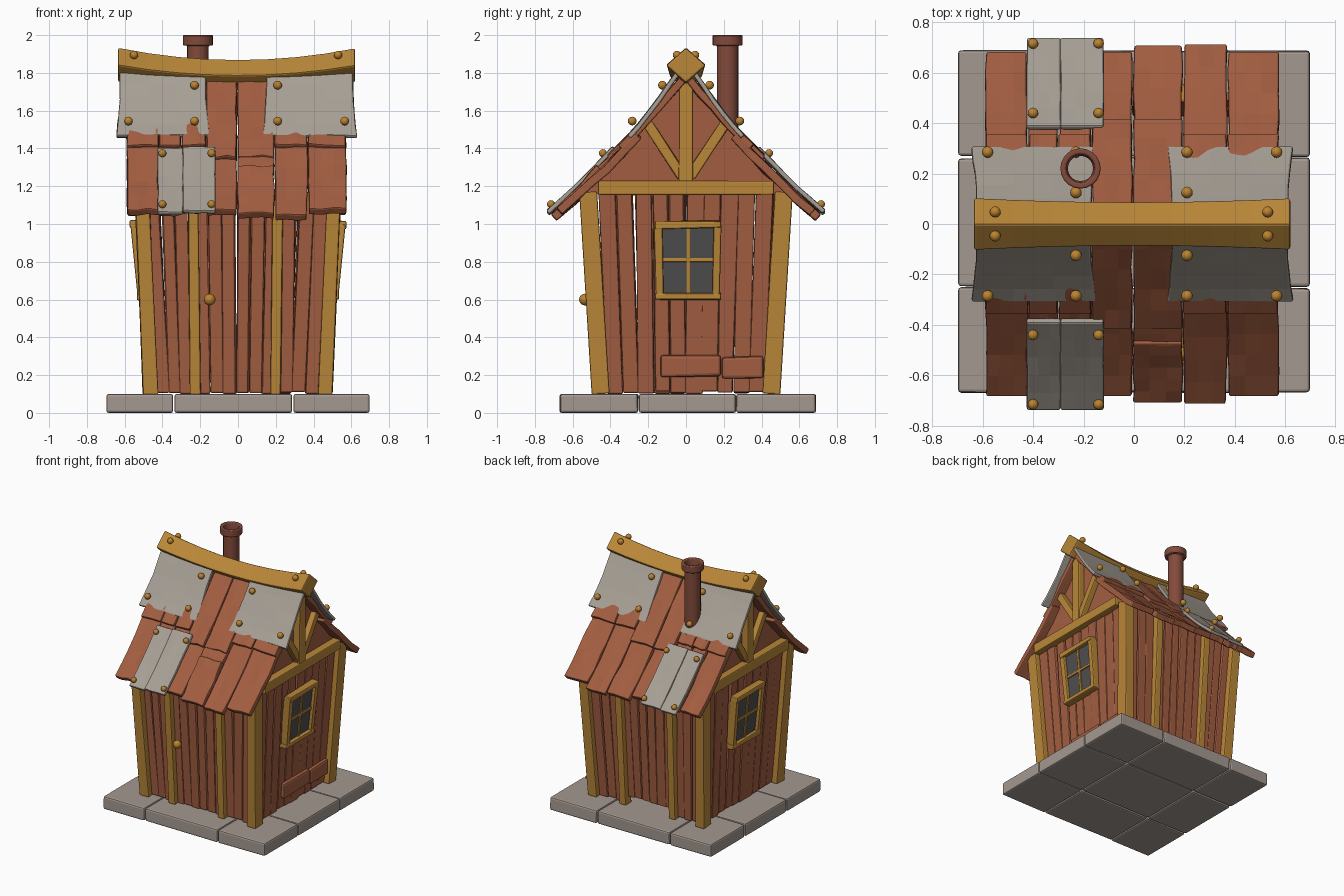
import bpy, bmesh, math, random
from mathutils import Vector

random.seed(4)
if "Cube" in bpy.data.objects:
    bpy.data.objects.remove(bpy.data.objects["Cube"])


def material(name, rgb):
    m = bpy.data.materials.new(name)
    m.use_nodes = True
    col = [(c / 255) ** 2.2 for c in rgb] + [1]
    m.diffuse_color = col
    m.node_tree.nodes["Principled BSDF"].inputs["Base Color"].default_value = col
    return m


WOOD = material("brown wood", (161, 94, 67))
GOLD = material("golden timber", (184, 134, 59))
BRASS = material("brass", (186, 130, 52))
STONE = material("grey stone", (162, 151, 143))
METAL = material("sheet metal", (166, 158, 148))
PIPE = material("dark copper", (130, 76, 62))
GLASS = material("dark glass", (80, 80, 80))


def finish(name, bm, mat, bevel=0.0, thick=0.0, smooth=False):
    me = bpy.data.meshes.new(name)
    bm.to_mesh(me)
    bm.free()
    ob = bpy.data.objects.new(name, me)
    bpy.context.collection.objects.link(ob)
    me.materials.append(mat)
    if thick:
        mod = ob.modifiers.new("thickness", 'SOLIDIFY')
        mod.thickness, mod.offset = thick, -1
    if bevel:
        mod = ob.modifiers.new("soft edges", 'BEVEL')
        mod.width, mod.segments, mod.limit_method = bevel, 2, 'ANGLE'
    if smooth:
        for p in me.polygons:
            p.use_smooth = True
    return ob


def beam(name, a, b, width, depth, side, mat, jitter=0.0, bevel=0.008):
    """Box running from a to b, its width along side."""
    a, b, side = Vector(a), Vector(b), Vector(side).normalized()
    out = (b - a).cross(side).normalized()
    bm = bmesh.new()
    bmesh.ops.create_cube(bm, size=1)
    for v in bm.verts:
        x, y, z = v.co
        x += random.uniform(-jitter, jitter) / width
        v.co = a.lerp(b, z + 0.5) + side * x * width + out * y * depth
    bmesh.ops.recalc_face_normals(bm, faces=bm.faces)
    return finish(name, bm, mat, bevel)


def sheet(name, x0, x1, top, low, s, mat, thick, sag=0.02, flare=0.0, jitter=0.008):
    """Curved roof piece from its upper (y, z) to its lower (y, z)."""
    bm = bmesh.new()
    bmesh.ops.create_grid(bm, x_segments=3, y_segments=5, size=0.5)
    for v in bm.verts:
        u, t = v.co.x + 0.5, v.co.y + 0.5
        y = top[0] + (low[0] - top[0]) * t
        z = top[1] + (low[1] - top[1]) * t - sag * math.sin(math.pi * t)
        x = x0 + (x1 - x0) * u + (u - 0.5) * flare * t * t
        v.co = (x + random.uniform(-jitter, jitter) * 0.5, s * y, z + random.uniform(-jitter, jitter))
    bm.normal_update()
    if sum(f.normal.z for f in bm.faces) < 0:
        bmesh.ops.reverse_faces(bm, faces=bm.faces)
    return finish(name, bm, mat, 0.008, thick)


def ball(name, pos, r, mat=BRASS):
    bm = bmesh.new()
    bmesh.ops.create_uvsphere(bm, u_segments=12, v_segments=8, radius=r)
    bmesh.ops.translate(bm, verts=bm.verts, vec=pos)
    return finish(name, bm, mat, smooth=True)


def wall(axis, s, u, z, extra=0.0):
    """Point on a wall that leans outward as it rises."""
    t = (z - 0.1) / 1.05
    d, u = s * (0.44 + 0.06 * t + extra), u * (1 + 0.12 * t)
    return (d, u, z) if axis == 'x' else (u, d, z)


def along(axis):
    return (0, 1, 0) if axis == 'x' else (1, 0, 0)


def planks(name, axis, s, lo, hi, n, z0, z1):
    step = (hi - lo) / n
    for i in range(n):
        u = lo + step * (i + 0.5)
        lean = random.uniform(-0.006, 0.006)
        beam(f"{name}_{i + 1}", wall(axis, s, u, z0 + random.uniform(0, 0.015)),
             wall(axis, s, u + lean, z1, random.uniform(-0.008, 0.008)),
             step * 1.03, 0.035, along(axis), WOOD, 0.007)


# Stone slab floor
xs, ys = (-0.7, -0.34, 0.29, 0.7), (-0.67, -0.25, 0.265, 0.69)
for i in range(3):
    for j in range(3):
        yc = (ys[j] + ys[j + 1]) / 2
        beam(f"floor_slab_{i}_{j}", (xs[i] + 0.003, yc, 0.05), (xs[i + 1] - 0.003, yc, 0.05),
             ys[j + 1] - ys[j] - 0.006, 0.1, (0, 1, 0), STONE, 0.004, 0.012)

# Walls, corner posts and door posts
for s, label in ((-1, "front"), (1, "back")):
    planks(f"{label}_right_plank", 'y', s, -0.43, -0.24, 3, 0.1, 1.17)
    planks(f"{label}_door_plank", 'y', s, -0.21, 0.19, 6, 0.1 if s < 0 else 0.15, 1.17)
    planks(f"{label}_left_plank", 'y', s, 0.21, 0.43, 3, 0.1, 1.17)
    for u in (-0.225, 0.2):
        beam(f"{label}_door_post", wall('y', s, u, 0.1, 0.02), wall('y', s, u * 0.94, 1.17, 0.02),
             0.055, 0.07, (1, 0, 0), GOLD, 0.003)
    for sx in (-1, 1):
        beam(f"{label}_corner_post", (sx * 0.463, s * 0.452, 0.1), (sx * 0.508, s * 0.518, 1.17),
             0.078, 0.095, (1, 0, 0), GOLD, 0.004)
ball("door_knob", (-0.15, -0.535, 0.6), 0.031)

# Side walls with window and timbered gable
for s, label in ((-1, "right"), (1, "left")):
    planks(f"{label}_plank", 'x', s, -0.415, 0.415, 10, 0.1, 1.17)

    def win(y, z, e=0.0):
        return (s * (0.5 + 0.1 * (z - 0.6) + e), y, z)
    for y in (-0.148, 0.168):
        bow = 0.008 if y > 0 else -0.008
        beam(f"{label}_window_jamb", win(y - bow, 0.61), win(y, 1.0), 0.04, 0.06, (0, 1, 0), GOLD, 0.004)
    for z in (0.617, 0.997):
        beam(f"{label}_window_rail", win(-0.165, z, 0.004), win(0.185, z, 0.004), 0.04, 0.06, (0, 0, 1), GOLD, 0.006)
    beam(f"{label}_window_mullion", win(0.012, 0.63), win(0.012, 0.98), 0.02, 0.03, (0, 1, 0), GOLD, 0, 0.003)
    beam(f"{label}_window_crossbar", win(-0.14, 0.81), win(0.16, 0.81), 0.02, 0.03, (0, 0, 1), GOLD, 0, 0.003)
    beam(f"{label}_window_glass", win(0.01, 0.62, 0.002), win(0.01, 0.99, 0.002), 0.3, 0.008, (0, 1, 0), GLASS, 0, 0)

    # Gable panel and its timbers
    bm = bmesh.new()
    tri = [bm.verts.new((s * 0.505, y, z)) for y, z in ((-0.53, 1.16), (0.53, 1.16), (0, 1.75))]
    f = bm.faces.new(tri if s > 0 else tri[::-1])
    bm.normal_update()
    finish(f"{label}_gable_panel", bm, WOOD, 0, 0.03)
    gx = s * 0.53
    beam(f"{label}_gable_tie", (gx, -0.465, 1.192), (gx, 0.465, 1.192), 0.078, 0.07, (0, 0, 1), GOLD, 0.004)
    beam(f"{label}_gable_king_post", (gx, 0, 1.225), (gx, 0, 1.76), 0.07, 0.06, (0, 1, 0), GOLD, 0.004)
    for k in (-1, 1):
        beam(f"{label}_gable_brace", (gx - s * 0.006, k * 0.02, 1.25), (gx - s * 0.006, k * 0.205, 1.53),
             0.055, 0.05, (0, 0.83, -0.55 * k), GOLD, 0.003)

# Repair boards low on the left wall
for y0, y1, z in ((-0.135, 0.185, 0.25), (0.19, 0.41, 0.24)):
    beam("repair_board", (0.477, y0, z), (0.477, y1, z), 0.115, 0.035, (0, 0, 1), WOOD, 0.006, 0.015)

# Roof boards, metal patches and rivets
edges = (-0.59, -0.42, -0.3, -0.17, -0.005, 0.195, 0.37, 0.575)
reach = (0.685, 0.69, 0.68, 0.685, 0.71, 0.715, 0.685)
for s, label in ((-1, "front"), (1, "back")):
    for i, r in enumerate(reach):
        x0, x1 = edges[i] + 0.003, edges[i + 1] - 0.003
        low = (r, 1.085 - 0.9 * (r - 0.68))
        if s < 0 and i == 4:
            # Broken board in two pieces
            sheet("front_lower_board_stub", x0, x1, (0.3, 1.47), (0.47, 1.295), s, WOOD, 0.04, 0.0)
            sheet("front_lower_board_broken", x0, x1, (0.475, 1.31), low, s, WOOD, 0.045, 0.005)
        else:
            sheet(f"{label}_lower_board_{i}", x0, x1, (0.27, 1.485), low, s, WOOD, 0.045, 0.015)
        end = 0.36 + 0.06 * (i in (3, 4))
        sheet(f"{label}_upper_board_{i}", x0, x1, (0.02, 1.79), (end, 1.78 - end), s, WOOD, 0.04, 0.01)
    for x0, x1 in ((-0.625, -0.17), (0.15, 0.61)):
        sheet(f"{label}_ridge_plate", x0, x1, (0.05, 1.815), (0.31, 1.47), s, METAL, 0.025, 0.015, 0.04, 0.005)
        inner, outer = (x1, x0) if x0 < 0 else (x0, x1)
        sign = 1 if inner > outer else -1
        for x, y, z in ((inner - sign * 0.06, 0.125, 1.735), (inner - sign * 0.06, 0.285, 1.545),
                        (outer + sign * 0.045, 0.285, 1.545)):
            ball(f"{label}_plate_rivet", (x, s * y, z), 0.023)
    for x0, x1, d in ((-0.425, -0.29, 0), (-0.292, -0.12, 0.008)):
        sheet(f"{label}_eave_plate", x0, x1, (0.39, 1.405 + d), (0.74, 1.065 + d), s, METAL, 0.025, 0.012, 0, 0.003)
    for x in (-0.4, -0.14):
        for y, z in ((0.44, 1.375), (0.715, 1.105)):
            ball(f"{label}_eave_rivet", (x, s * y, z), 0.021)
    for x in (-0.55, 0.53):
        ball(f"{label}_ridge_rivet", (x, s * 0.048, 1.895), 0.022)

# Sagging ridge beam
bm = bmesh.new()
rings = []
for i in range(9):
    x = -0.635 + 1.255 * i / 8
    k = (x / 0.63) ** 2
    zc, h, w = 1.787 + 0.055 * k, 0.085 + 0.008 * k, 0.09 + 0.016 * k
    rings.append([bm.verts.new((x, y * w, zc + z * h)) for y, z in ((0, -1), (1, 0), (0, 1), (-1, 0))])
for a, b in zip(rings, rings[1:]):
    for j in range(4):
        bm.faces.new((a[j], a[j - 1], b[j - 1], b[j]))
bm.faces.new(rings[0])
bm.faces.new(rings[-1])
bmesh.ops.recalc_face_normals(bm, faces=bm.faces)
finish("ridge_beam", bm, GOLD, 0.01)

# Hollow chimney pipe with collar
bm = bmesh.new()
for z, r in ((1.5, 0.057), (1.945, 0.057), (1.945, 0.08), (2.0, 0.08), (2.0, 0.058), (1.95, 0.05), (1.52, 0.05)):
    bmesh.ops.create_circle(bm, segments=20, radius=r)
    for v in list(bm.verts)[-20:]:
        v.co = (v.co.x - 0.212, v.co.y + 0.22, z)
verts = list(bm.verts)
for k in range(6):
    for j in range(20):
        n = (j + 1) % 20
        bm.faces.new([verts[i] for i in (k * 20 + j, k * 20 + n, k * 20 + 20 + n, k * 20 + 20 + j)])
bmesh.ops.recalc_face_normals(bm, faces=bm.faces)
chimney = finish("chimney", bm, PIPE, 0.006)
bpy.context.view_layer.objects.active = chimney
chimney.select_set(True)
bpy.ops.object.shade_smooth_by_angle()
